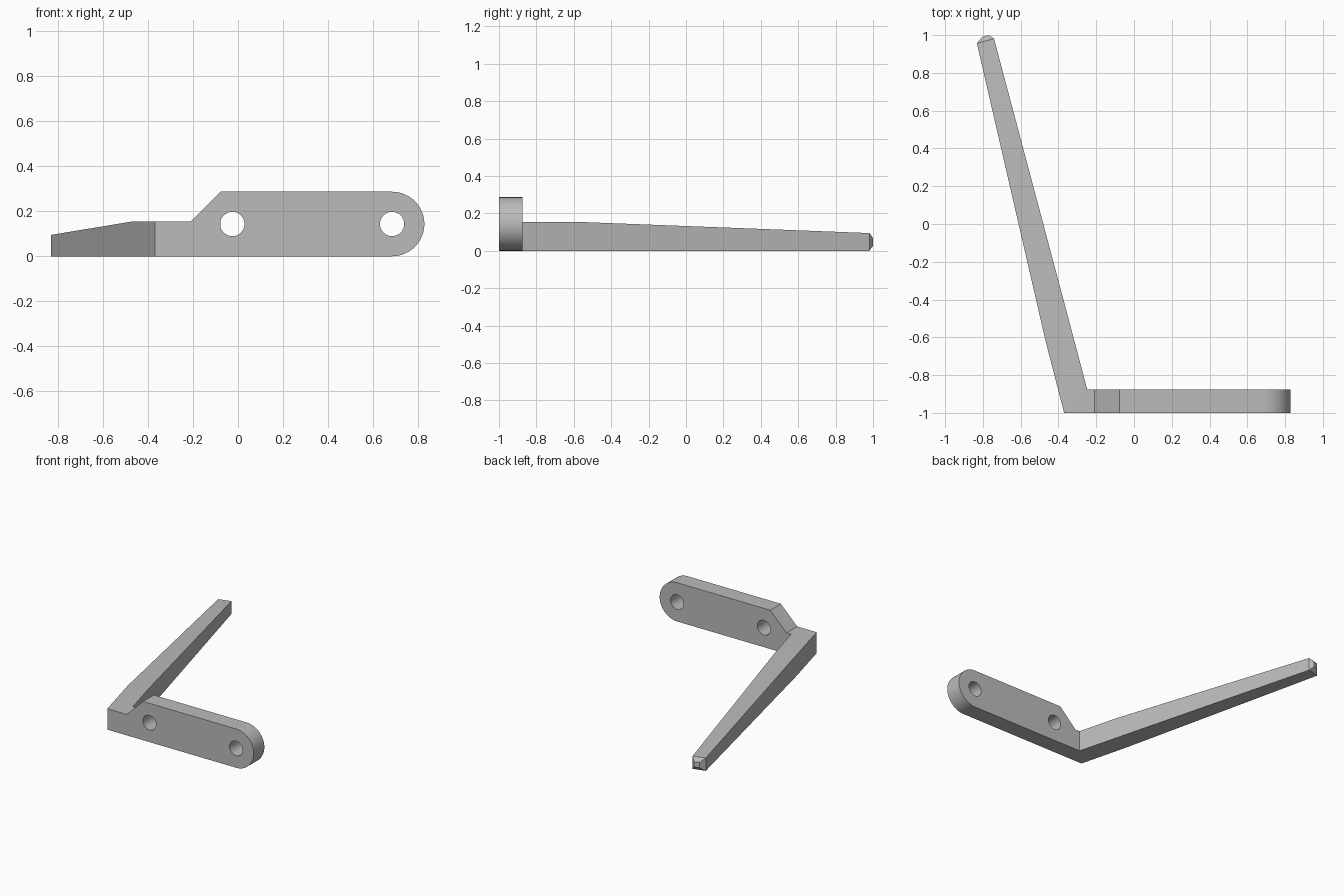
import bpy, bmesh, math
from mathutils import Vector

cube = bpy.data.objects.get("Cube")
if cube:
    bpy.data.objects.remove(cube, do_unlink=True)

# Plain grey material
grey = bpy.data.materials.new("plain_grey")
grey.use_nodes = True
colour = (0.5, 0.5, 0.5, 1)
grey.diffuse_color = colour
grey.node_tree.nodes["Principled BSDF"].inputs["Base Color"].default_value = colour

FRONT, BACK = -1.0, -0.875
RADIUS, END_X, HOLE_R = 0.1435, 0.685, 0.054
ARM_H = 0.155


def make_object(name, bm):
    mesh = bpy.data.meshes.new(name)
    bmesh.ops.recalc_face_normals(bm, faces=bm.faces)
    bm.to_mesh(mesh)
    bm.free()
    mesh.materials.append(grey)
    obj = bpy.data.objects.new(name, mesh)
    bpy.context.collection.objects.link(obj)
    return obj


def bridge(bm, a, b, closed=True):
    for i in range(len(a) if closed else len(a) - 1):
        j = (i + 1) % len(a)
        bm.faces.new((a[i], a[j], b[j], b[i]))


bm = bmesh.new()

# Mounting plate: rounded end, sloped shoulder and mitred corner
profile = [(-0.37, ARM_H), (-0.21, ARM_H), (-0.077, 2 * RADIUS)]
steps = 32
for i in range(steps + 1):
    t = math.pi / 2 - math.pi * i / steps
    profile.append((END_X + RADIUS * math.cos(t), RADIUS + RADIUS * math.sin(t)))
profile.append((-0.37, 0))
front = [bm.verts.new((x, FRONT, z)) for x, z in profile]
back = [bm.verts.new((max(x, -0.248), BACK, z)) for x, z in profile]
bm.faces.new(front)
bm.faces.new(back)
bridge(bm, front, back, closed=False)

# Tapering arm, lofted from the mitre to a blunt tip
stations = [
    ((-0.468, -0.62), (-0.325, -0.583), 0, ARM_H),
    ((-0.832, 0.957), (-0.741, 0.981), 0, 0.095),
    ((-0.803, 0.991), (-0.767, 1.0), 0.028, 0.067),
]
ring = [front[-1], back[-1], back[0], front[0]]
for left, right, low, high in stations:
    new = [bm.verts.new((*p, z)) for p, z in
           ((left, low), (right, low), (right, high), (left, high))]
    bridge(bm, ring, new)
    ring = new
bm.faces.new(ring)
bracket = make_object("angled_bracket", bm)

# Screw holes through the plate
bm = bmesh.new()
for x in (-0.025, END_X):
    made = bmesh.ops.create_cone(bm, cap_ends=True, segments=32, radius1=HOLE_R,
                                 radius2=HOLE_R, depth=0.4)["verts"]
    for v in made:
        v.co = Vector((x + v.co.x, v.co.z + (FRONT + BACK) / 2, RADIUS + v.co.y))
cutter = make_object("hole_cutter", bm)
cutter.hide_render = True

cut = bracket.modifiers.new("screw_holes", 'BOOLEAN')
cut.operation = 'DIFFERENCE'
cut.solver = 'EXACT'
cut.object = cutter
bpy.ops.object.select_all(action='DESELECT')
bpy.context.view_layer.objects.active = bracket
bracket.select_set(True)
bpy.ops.object.modifier_apply(modifier=cut.name)
bpy.data.objects.remove(cutter, do_unlink=True)
bpy.ops.object.shade_smooth_by_angle(angle=math.radians(20))
